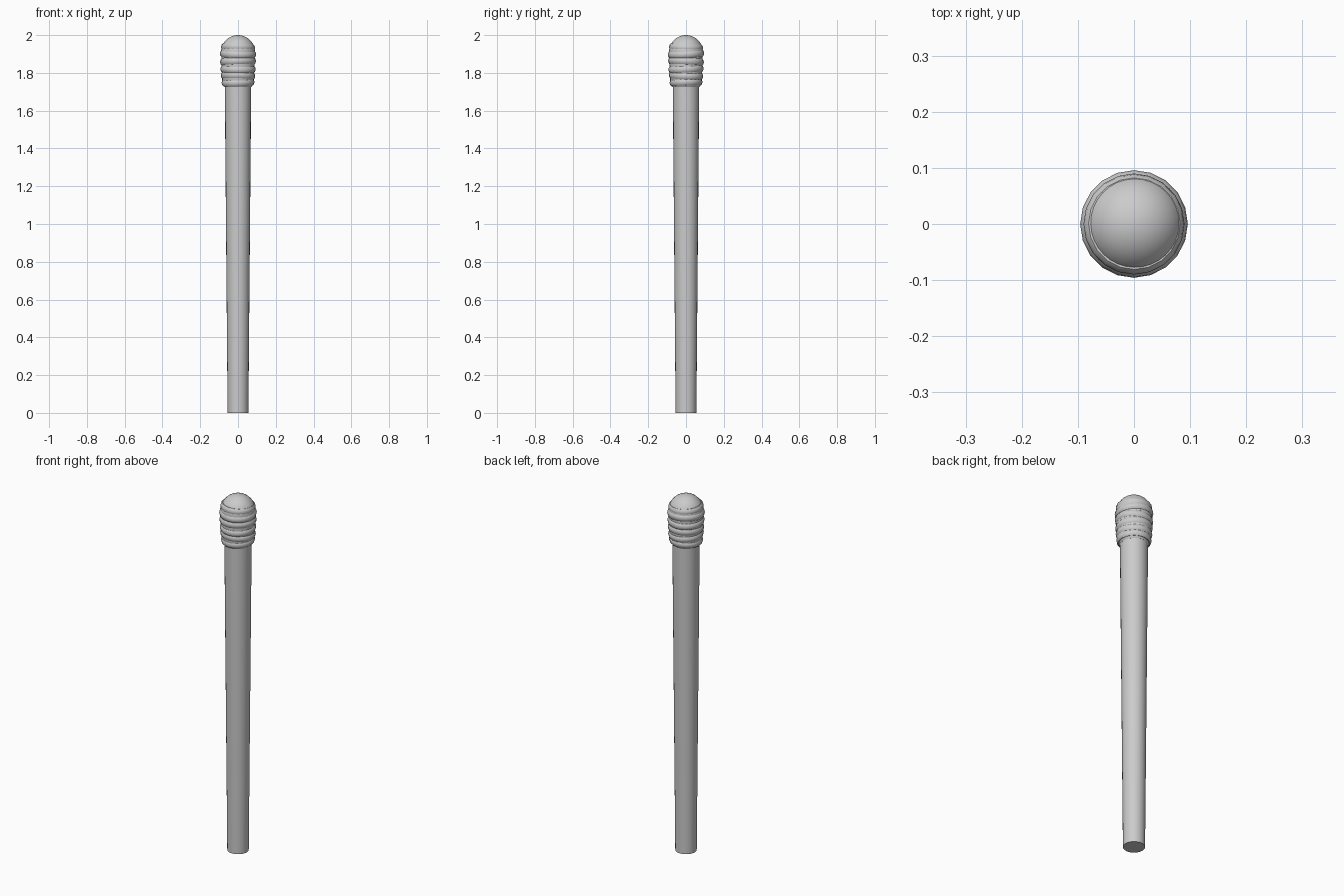
import bpy, bmesh, math
from mathutils import Matrix

if "Cube" in bpy.data.objects:
    bpy.data.objects.remove(bpy.data.objects["Cube"])


def lathe(name, profile, sides, tilt=(0, 0), z=0, closed=False):
    """Revolve (radius, height) points about z; closed joins the profile into a ring."""
    bm = bmesh.new()
    rows = [[bm.verts.new((r * math.cos(2 * math.pi * i / sides),
                           r * math.sin(2 * math.pi * i / sides), h))
             for i in range(sides)] for r, h in profile]
    n = len(rows)
    for j in range(n if closed else n - 1):
        a, b = rows[j], rows[(j + 1) % n]
        for i in range(sides):
            k = (i + 1) % sides
            bm.faces.new((a[i], a[k], b[k], b[i]))
    if not closed:
        bm.faces.new(rows[0][::-1])
        bm.faces.new(rows[-1])
    bm.transform(Matrix.Translation((0, 0, z)) @ Matrix.Rotation(tilt[0], 4, 'X')
                 @ Matrix.Rotation(tilt[1], 4, 'Y'))
    bmesh.ops.recalc_face_normals(bm, faces=bm.faces)
    mesh = bpy.data.meshes.new(name)
    bm.to_mesh(mesh)
    bm.free()
    obj = bpy.data.objects.new(name, mesh)
    bpy.context.collection.objects.link(obj)
    smooth(obj)
    return obj


def smooth(obj):
    bpy.ops.object.select_all(action='DESELECT')
    obj.select_set(True)
    bpy.context.view_layer.objects.active = obj
    bpy.ops.object.shade_smooth_by_angle(angle=math.radians(35))


# Tapered shaft, wider at the top
lathe("shaft", [(0.055, 0), (0.07, 1.74)], 24)

# Core under the wrapping, flaring out of the shaft
lathe("head_core", [(0.07, 1.725), (0.077, 1.735), (0.084, 1.76),
                    (0.088, 1.85), (0.088, 1.91)], 24)

# Rounded tip
bpy.ops.mesh.primitive_uv_sphere_add(segments=32, ring_count=20, radius=0.09,
                                     location=(0, 0, 1.91))
tip = bpy.context.object
tip.name = "round_tip"
smooth(tip)

# Slightly tilted wrap bands, each a squashed ring
bands = [(1.75, 0.087, 2, -2), (1.785, 0.091, -3, 2), (1.82, 0.093, 3, 1),
         (1.86, 0.095, -3, -2), (1.90, 0.096, 3, 2), (1.935, 0.090, -2, 2)]
for i, (z, radius, tx, ty) in enumerate(bands):
    section = [(radius - 0.012 + 0.012 * math.cos(math.tau * k / 10),
                0.019 * math.sin(math.tau * k / 10)) for k in range(10)]
    lathe(f"wrap_band_{i + 1}", section, 20,
          (math.radians(tx), math.radians(ty)), z, closed=True)
